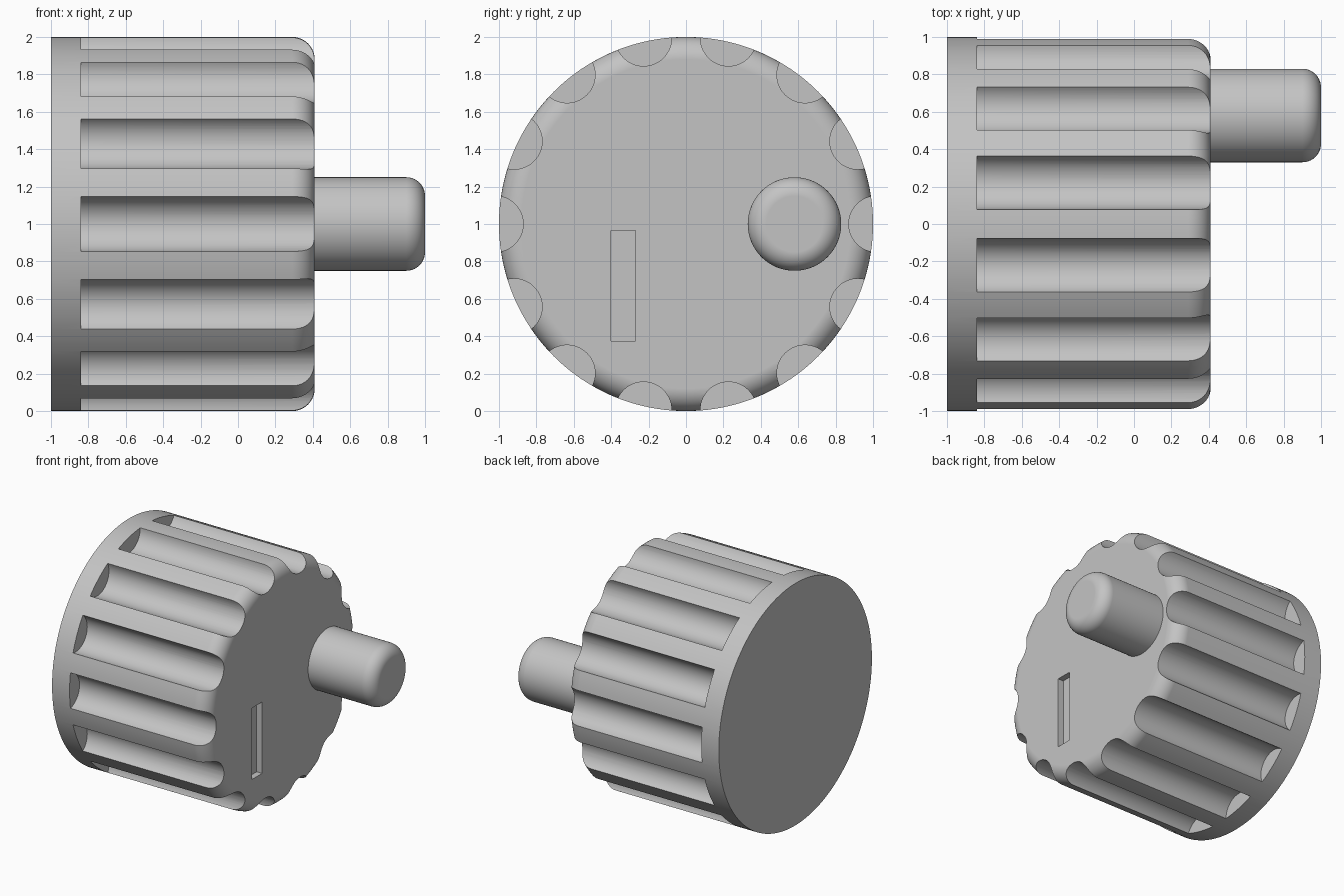
import bpy, bmesh
from math import pi, sin, cos, radians
from mathutils import Matrix, Vector

cube = bpy.data.objects.get("Cube")
if cube:
    bpy.data.objects.remove(cube, do_unlink=True)

AXIS_Z = 1.0
FRONT_X = 0.41
GROOVES = 14

grey = bpy.data.materials.new("plain grey")
grey.use_nodes = True
colour = (0.55, 0.55, 0.55, 1)
grey.diffuse_color = colour
grey.node_tree.nodes["Principled BSDF"].inputs["Base Color"].default_value = colour


def add_object(name, bm):
    bmesh.ops.recalc_face_normals(bm, faces=bm.faces[:])
    mesh = bpy.data.meshes.new(name)
    bm.to_mesh(mesh)
    bm.free()
    mesh.materials.append(grey)
    obj = bpy.data.objects.new(name, mesh)
    bpy.context.collection.objects.link(obj)
    return obj


def rounded_cylinder(name, start, end, radius, fillet, y, segments, steps=10):
    """Cylinder along x with a rounded rim at its far end."""
    rings = [(start, radius)]
    for i in range(steps + 1):
        a = i / steps * pi / 2
        rings.append((end - fillet + fillet * sin(a), radius - fillet + fillet * cos(a)))
    bm = bmesh.new()
    loops = []
    for x, r in rings:
        angles = [2 * pi * k / segments for k in range(segments)]
        loops.append([bm.verts.new((x, y + r * cos(a), AXIS_Z + r * sin(a))) for a in angles])
    for low, high in zip(loops, loops[1:]):
        for k in range(segments):
            n = (k + 1) % segments
            bm.faces.new((low[k], low[n], high[n], high[k]))
    bm.faces.new(loops[0])
    bm.faces.new(loops[-1])
    return add_object(name, bm)


def finish(obj):
    bpy.ops.object.select_all(action="DESELECT")
    obj.select_set(True)
    bpy.context.view_layer.objects.active = obj
    for mod in list(obj.modifiers):
        bpy.ops.object.modifier_apply(modifier=mod.name)
    bpy.ops.object.shade_smooth_by_angle(angle=radians(30))
    weighted = obj.modifiers.new("clean shading", "WEIGHTED_NORMAL")
    weighted.keep_sharp = True


# Knob body and off-centre handle pin
body = rounded_cylinder("knob_body", -1, FRONT_X, 1, 0.12, 0, GROOVES * 12)
pin = rounded_cylinder("handle_pin", FRONT_X - 0.03, 1, 0.25, 0.1, 0.58, 64)

# Cutter: ring of grip grooves open to the front, plus a shallow slot
bm = bmesh.new()
groove_start, groove_end = -0.84, 0.6
for i in range(GROOVES):
    a = 2 * pi * i / GROOVES
    centre = Vector(((groove_start + groove_end) / 2, 1.02 * cos(a), AXIS_Z + 1.02 * sin(a)))
    place = Matrix.Translation(centre) @ Matrix.Rotation(a, 4, "X") @ Matrix.Rotation(pi / 2, 4, "Y")
    bmesh.ops.create_cone(bm, cap_ends=True, segments=56, radius1=0.15, radius2=0.15,
                          depth=groove_end - groove_start, matrix=place)
bmesh.ops.create_cube(bm, size=1, matrix=Matrix.Translation((FRONT_X, -0.335, 0.67))
                      @ Matrix.Diagonal((0.1, 0.13, 0.59, 1)))
cutter = add_object("groove_cutter", bm)
cutter.hide_render = True

cut = body.modifiers.new("grooves and slot", "BOOLEAN")
cut.operation = "DIFFERENCE"
cut.solver = "EXACT"
cut.object = cutter
finish(body)
finish(pin)
bpy.data.objects.remove(cutter, do_unlink=True)
